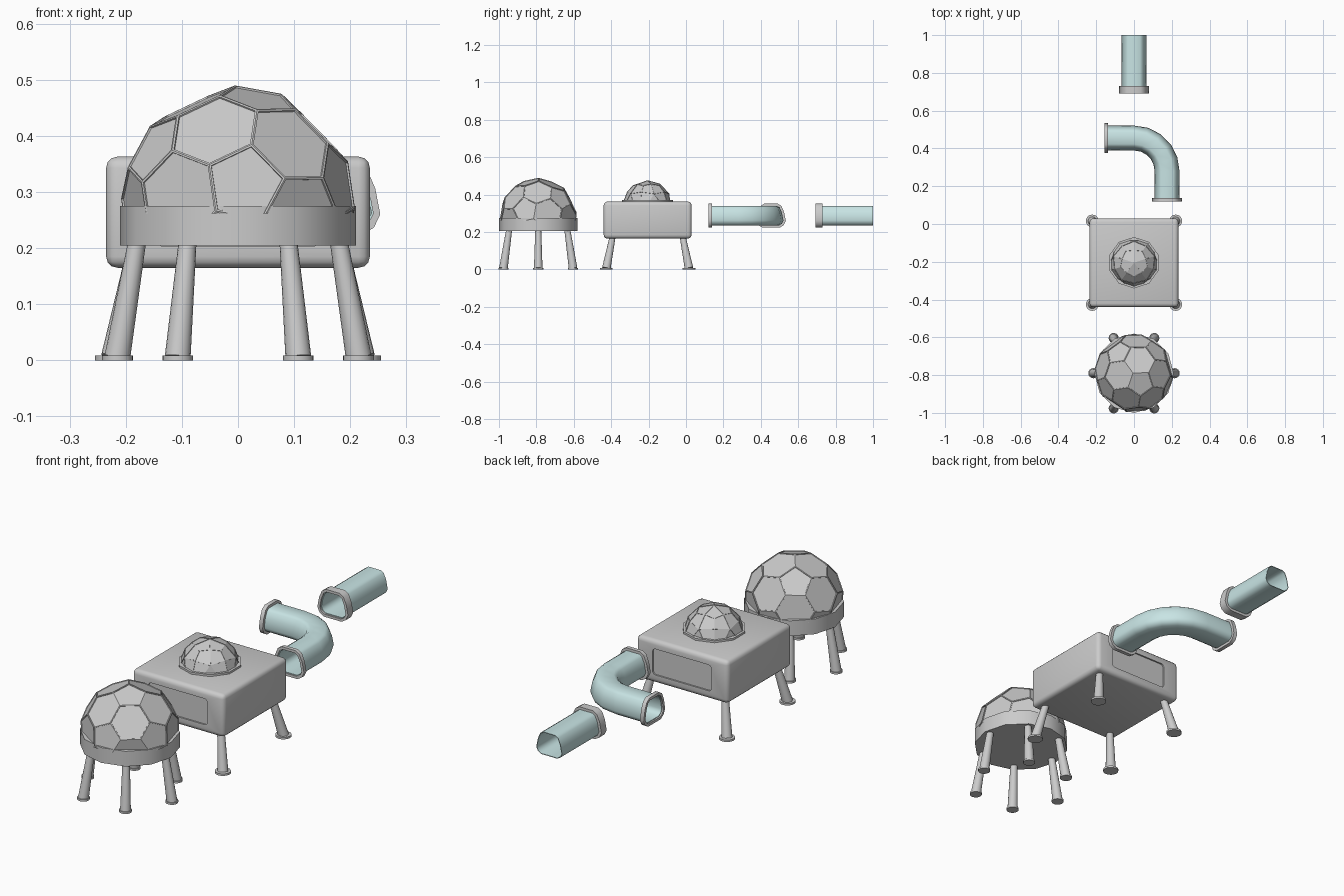
import bpy, bmesh, math
from mathutils import Vector, Matrix

if "Cube" in bpy.data.objects:
    bpy.data.objects.remove(bpy.data.objects["Cube"])

teal = bpy.data.materials.new("teal_plastic")
teal.diffuse_color = (0.58, 0.78, 0.78, 1)
teal.use_nodes = True
teal.node_tree.nodes["Principled BSDF"].inputs["Base Color"].default_value = teal.diffuse_color


def finish(name, bm, smooth=None, mat=None):
    me = bpy.data.meshes.new(name)
    bm.to_mesh(me)
    bm.free()
    ob = bpy.data.objects.new(name, me)
    bpy.context.collection.objects.link(ob)
    if mat:
        me.materials.append(mat)
    bpy.ops.object.select_all(action='DESELECT')
    ob.select_set(True)
    bpy.context.view_layer.objects.active = ob
    if smooth:
        bpy.ops.object.shade_smooth_by_angle(angle=math.radians(smooth))
    return ob


def add_cone(bm, lo, hi, r_lo, r_hi, sides):
    lo, hi = Vector(lo), Vector(hi)
    d = hi - lo
    m = Matrix.Translation((lo + hi) / 2) @ Vector((0, 0, 1)).rotation_difference(d).to_matrix().to_4x4()
    bmesh.ops.create_cone(bm, cap_ends=True, segments=sides, radius1=r_lo, radius2=r_hi,
                          depth=d.length, matrix=m)


def cylinder(name, centre, z0, z1, r, sides, smooth=40):
    bm = bmesh.new()
    add_cone(bm, (*centre, z0), (*centre, z1), r, r, sides)
    return finish(name, bm, smooth)


def leg(name, foot, top, foot_r):
    bm = bmesh.new()
    add_cone(bm, (*foot, 0), (*foot, 0.009), foot_r, foot_r, 16)
    add_cone(bm, (*foot, 0.006), top, 0.023, 0.016, 16)
    return finish(name, bm, 40)


def frame(a, b):
    x = Vector(a).normalized()
    y = (Vector(b) - x * x.dot(Vector(b))).normalized()
    return Matrix((x, y, x.cross(y))).transposed()


# Icosahedron corners, edges and faces, used by both panelled domes
phi = (1 + 5 ** 0.5) / 2
ico = []
for s in (-1, 1):
    for t in (-phi, phi):
        ico += [Vector((0, s, t)), Vector((s, t, 0)), Vector((t, 0, s))]
near = lambda a, b: 1.9 < (a - b).length < 2.1
edges = [(a, b) for a in ico for b in ico if near(a, b)]
tris = [(a, b, c) for a, b in edges for c in ico if near(a, c) and near(b, c)]


def panel_dome(name, pts, centre, radius, axis, roll, cut_z, merge, border, depth):
    rot = frame(axis, roll) @ frame(*edges[0]).transposed()
    bm = bmesh.new()
    for p in pts:
        bm.verts.new(Vector(centre) + rot @ p.normalized() * radius)
    bmesh.ops.remove_doubles(bm, verts=bm.verts[:], dist=0.001)
    bmesh.ops.convex_hull(bm, input=bm.verts[:])
    bmesh.ops.dissolve_limit(bm, angle_limit=math.radians(merge), verts=bm.verts[:], edges=bm.edges[:])
    bmesh.ops.recalc_face_normals(bm, faces=bm.faces[:])
    bmesh.ops.inset_individual(bm, faces=bm.faces[:], thickness=border, depth=0)
    bm.normal_update()
    big = sorted(bm.faces, key=lambda f: -len(f.edges))
    # sink the inner panels with a small vertical lip
    inner = [f for f in bm.faces if all(len(e.link_faces) == 2 for e in f.edges) and f.calc_area() > radius * border * 2]
    bmesh.ops.inset_individual(bm, faces=inner, thickness=0.0008, depth=-depth)
    bmesh.ops.bisect_plane(bm, geom=bm.verts[:] + bm.edges[:] + bm.faces[:], plane_co=(0, 0, cut_z),
                           plane_no=(0, 0, 1), clear_inner=True)
    return finish(name, bm)


# Round habitat: football-pattern dome, ring base, six splayed legs
DY = -0.79
panel_dome("habitat_dome", [(2 * a + b) / 3 for a, b in edges], (0, DY, 0.28), 0.21,
           (0.063, -0.98, 0.178), (0.18, 0, 1), 0.262, 5, 0.004, 0.003)
cylinder("habitat_ring", (0, DY), 0.205, 0.275, 0.21, 12)
for i in range(6):
    c, s = math.cos(i * math.pi / 3), math.sin(i * math.pi / 3)
    leg(f"habitat_leg_{i + 1}", (0.215 * c, DY + 0.215 * s), (0.18 * c, DY + 0.18 * s, 0.21), 0.027)

# Square module: rounded box with recessed panels front and back
BY = -0.205


def rounded_box(name, centre, size, width, segs, only_y=False):
    bm = bmesh.new()
    bmesh.ops.create_cube(bm, size=1, matrix=Matrix.Translation(centre) @ Matrix.Diagonal((*size, 1)))
    es = [e for e in bm.edges
          if not only_y or abs((e.verts[0].co - e.verts[1].co).normalized().y) > 0.9]
    bmesh.ops.bevel(bm, geom=es, offset=width, segments=segs, profile=0.5, affect='EDGES')
    return finish(name, bm)


box = rounded_box("module_body", (0, BY, 0.264), (0.47, 0.47, 0.198), 0.02, 3)
for side in (-1, 1):
    cutter = rounded_box("panel_cutter", (0, BY + side * 0.235, 0.264), (0.30, 0.014, 0.12), 0.014, 3, True)
    cutter.hide_render = True
    bpy.context.view_layer.objects.active = box
    mod = box.modifiers.new("recess", 'BOOLEAN')
    mod.operation, mod.solver, mod.object = 'DIFFERENCE', 'EXACT', cutter
    bpy.ops.object.modifier_apply(modifier=mod.name)
    bpy.data.objects.remove(cutter)
bpy.ops.object.select_all(action='DESELECT')
box.select_set(True)
bpy.ops.object.shade_smooth_by_angle(angle=math.radians(40))
for sx in (-1, 1):
    for sy in (-1, 1):
        leg(f"module_leg_{'left' if sx < 0 else 'right'}_{'front' if sy < 0 else 'back'}",
            (sx * 0.221, BY + sy * 0.221), (sx * 0.188, BY + sy * 0.188, 0.172), 0.034)

# Skylight: kite-panelled dome on a thin collar
cylinder("skylight_collar", (0, BY), 0.358, 0.372, 0.136, 10)
kites = [v.normalized() for v in ico] + [(a + b).normalized() for a, b in edges] \
    + [(a + b + c).normalized() for a, b, c in tris]
panel_dome("skylight_dome", kites, (0, BY, 0.348), 0.129, (0, 0, 1), (0, 1, 0), 0.364, 14, 0.0025, 0.002)

# Connecting tubes: flattened hexagonal section swept along a path
half = [(0.042, 0.235), (0.058, 0.245), (0.066, 0.262), (0.058, 0.303), (0.046, 0.331), (0.032, 0.34)]
profile = half + [(-u, z) for u, z in reversed(half)]


def sweep(name, path, thickness, offset, mat=None):
    bm = bmesh.new()
    rings = []
    for (x, y), ang in path:
        side = Vector((math.sin(ang), -math.cos(ang), 0))
        rings.append([bm.verts.new(Vector((x, y, z)) + side * u) for u, z in profile])
    n = len(profile)
    for a, b in zip(rings, rings[1:]):
        for j in range(n):
            bm.faces.new((a[j], b[j], b[(j + 1) % n], a[(j + 1) % n]))
    ob = finish(name, bm, 45, mat)
    mod = ob.modifiers.new("wall", 'SOLIDIFY')
    mod.thickness, mod.offset, mod.use_even_offset = thickness, offset, True
    bpy.ops.object.modifier_apply(modifier=mod.name)
    bpy.ops.object.shade_smooth_by_angle(angle=math.radians(45))
    return ob


up, down = math.pi / 2, -math.pi / 2
sweep("straight_tube", [((0, 0.70), up), ((0, 1.0), up)], 0.003, -1, teal)
sweep("straight_tube_collar", [((0, 0.692), up), ((0, 0.73), up)], 0.012, 1)

R = 0.175
bend = [((R * math.sin(i * math.pi / 10), 0.28 + R * math.cos(i * math.pi / 10)), -i * math.pi / 10)
        for i in range(6)]
sweep("bent_tube", [((-0.15, 0.455), 0)] + bend + [((R, 0.125), down)], 0.003, -1, teal)
sweep("bent_tube_collar_left", [((-0.157, 0.455), 0), ((-0.138, 0.455), 0)], 0.012, 1)
sweep("bent_tube_collar_front", [((R, 0.138), down), ((R, 0.12), down)], 0.012, 1)
